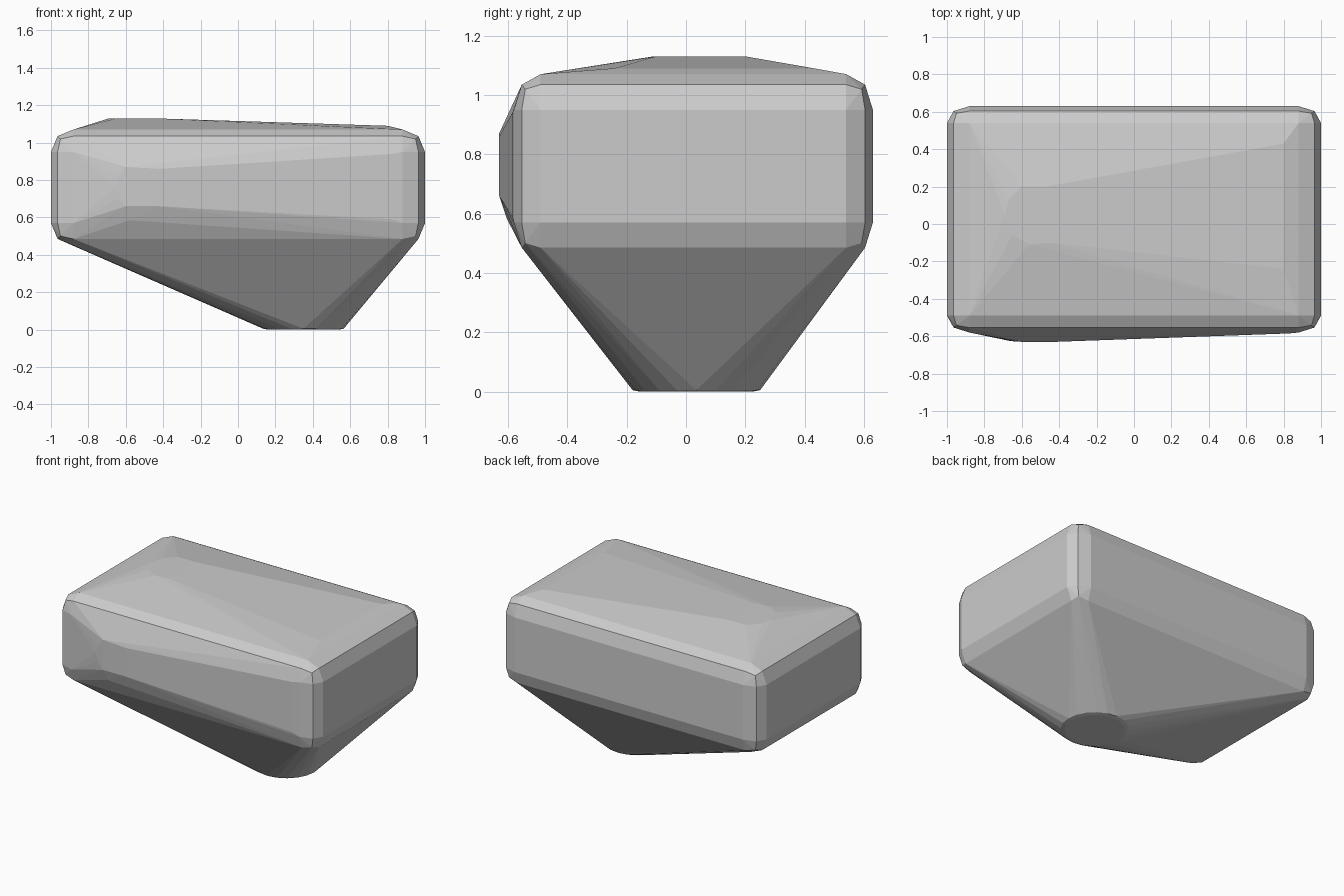
import bpy, bmesh
from math import sin, cos, pi

if "Cube" in bpy.data.objects:
    bpy.data.objects.remove(bpy.data.objects["Cube"])

bm = bmesh.new()


def add(points):
    for p in points:
        bm.verts.new(p)


# Rounded box corners: two-step rounding in each direction
RX, RY, RZ = 0.12, 0.09, 0.12
x_in, y_front, y_back, z_low, z_high = 0.88, -0.49, 0.54, 0.57, 0.95
d, t = 0.707, 0.577
octant = [(1, 0, 0), (0, 1, 0), (0, 0, 1), (d, d, 0), (d, 0, d), (0, d, d), (t, t, t)]
for sx in (-1, 1):
    for sy in (-1, 1):
        for sz in (-1, 1):
            cy = y_front if sy < 0 else y_back
            cz = z_low if sz < 0 else z_high
            add((sx * (x_in + RX * a), cy + sy * RY * b, cz + sz * RZ * c)
                for a, b, c in octant)

# Round flat foot with a tiny chamfer
for r, z in ((0.19, 0.0), (0.215, 0.005), (0.22, 0.012)):
    add((0.35 + r * cos(2 * pi * i / 20), 0.035 + r * sin(2 * pi * i / 20), z)
        for i in range(20))

# Crown ridge on top, sloping to the right
add([(-0.69, 0.05, 1.13), (-0.67, 0.13, 1.13), (-0.6, 0.2, 1.13), (-0.47, 0.2, 1.13),
     (-0.65, -0.06, 1.13), (-0.56, -0.11, 1.13), (-0.45, -0.1, 1.13),
     (0.8, 0.43, 1.09), (0.8, -0.24, 1.09)])

# Bulge on the front, sloping to the right
add([(-0.66, -0.626, 0.76), (-0.64, -0.627, 0.82), (-0.6, -0.63, 0.87), (-0.42, -0.63, 0.86),
     (-0.64, -0.627, 0.70), (-0.6, -0.63, 0.66), (-0.42, -0.63, 0.66),
     (-0.58, -0.605, 0.585), (-0.55, -0.57, 0.52), (0.83, -0.585, 0.94), (0.83, -0.585, 0.59)])

# Wrap everything in one convex skin
res = bmesh.ops.convex_hull(bm, input=bm.verts[:])
loose = [v for v in bm.verts if not v.link_faces]
bmesh.ops.delete(bm, geom=loose, context='VERTS')
bmesh.ops.dissolve_limit(bm, angle_limit=0.01, verts=bm.verts[:], edges=bm.edges[:])
bmesh.ops.recalc_face_normals(bm, faces=bm.faces[:])

mesh = bpy.data.meshes.new("faceted_stone")
bm.to_mesh(mesh)
bm.free()
bpy.context.collection.objects.link(bpy.data.objects.new("faceted_stone", mesh))
